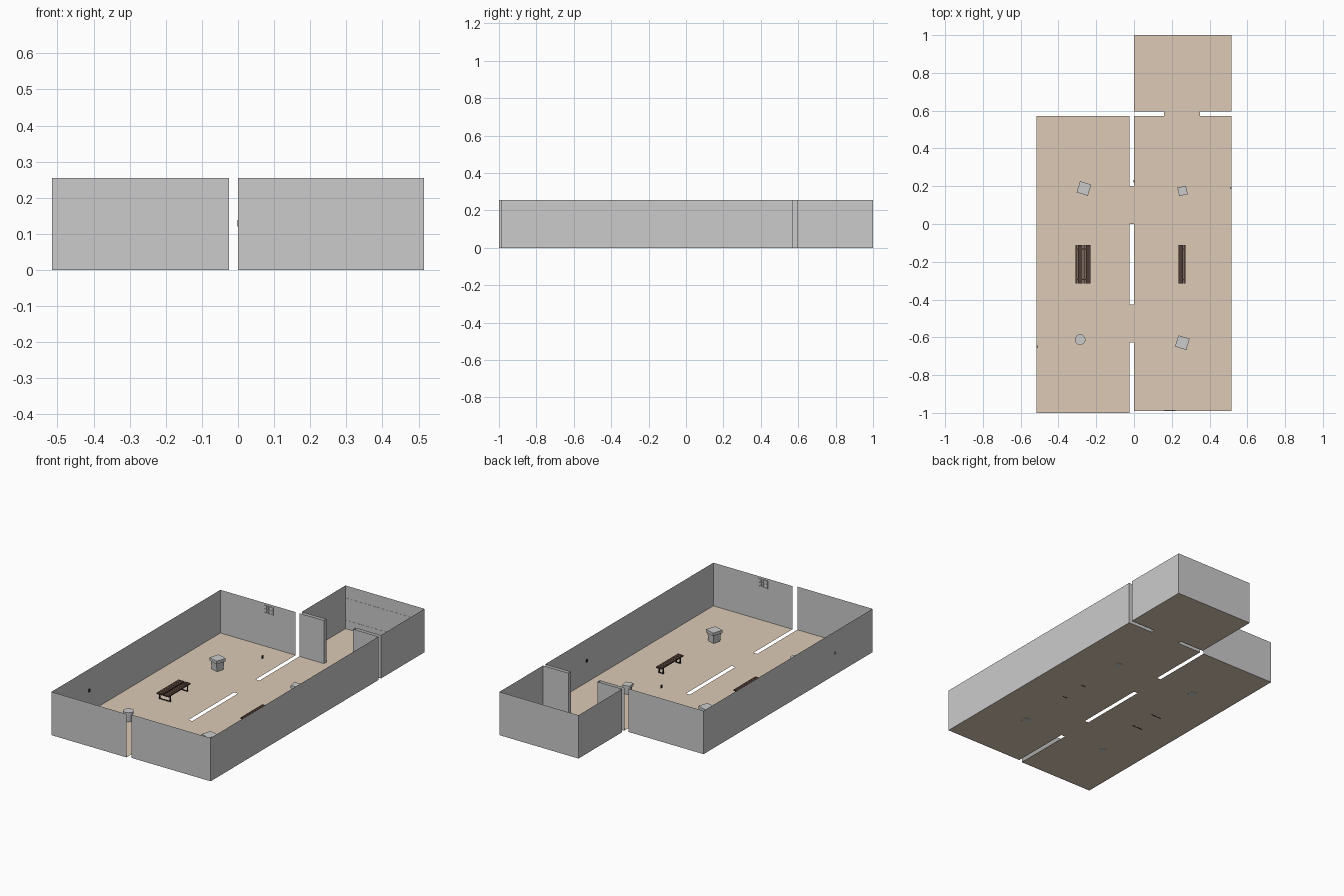
import bpy, bmesh, math
from mathutils import Matrix, Vector

if "Cube" in bpy.data.objects:
    bpy.data.objects.remove(bpy.data.objects["Cube"])

H = 0.255      # wall height
FZ = 0.001     # floor level


def material(name, rgb):
    m = bpy.data.materials.new(name)
    m.diffuse_color = (*rgb, 1)
    m.use_nodes = True
    m.node_tree.nodes["Principled BSDF"].inputs["Base Color"].default_value = m.diffuse_color
    return m


BEIGE = material("floor_beige", (0.72, 0.59, 0.47))
WOOD = material("bench_wood", (0.08, 0.045, 0.035))
METAL = material("dark_metal", (0.015, 0.015, 0.015))


def finish(name, bm, mat=None):
    me = bpy.data.meshes.new(name)
    bm.to_mesh(me)
    bm.free()
    if mat:
        me.materials.append(mat)
    ob = bpy.data.objects.new(name, me)
    bpy.context.collection.objects.link(ob)
    return ob


def add_box(bm, lo, hi):
    lo, hi = Vector(lo), Vector(hi)
    bmesh.ops.create_cube(bm, size=1, matrix=Matrix.Translation((lo + hi) / 2)
                          @ Matrix.Diagonal((*(hi - lo), 1)))


def boxes(name, items, mat=None):
    bm = bmesh.new()
    for lo, hi in items:
        add_box(bm, lo, hi)
    return finish(name, bm, mat)


def floor(name, x0, x1, y0, y1):
    bm = bmesh.new()
    bm.faces.new([bm.verts.new((x, y, FZ)) for x, y in
                  ((x0, y0), (x1, y0), (x1, y1), (x0, y1))])
    finish(name, bm, BEIGE)


def wall(name, points):
    # thin upright sheet following a plan path
    bm = bmesh.new()
    cols = [(bm.verts.new((x, y, 0)), bm.verts.new((x, y, H))) for x, y in points]
    for a, b in zip(cols, cols[1:]):
        bm.faces.new((a[0], b[0], b[1], a[1]))
    finish(name, bm)


# Floors of the three rooms and the door thresholds
X = 0.515
floor("left_floor", -X, -0.025, -1, 0.572)
floor("right_floor", 0, X, -0.99, 0.572)
floor("back_floor", 0, X, 0.595, 1)
floor("side_threshold_a", -0.025, 0, 0, 0.2)
floor("side_threshold_b", -0.025, 0, -0.628, -0.425)
floor("back_threshold", 0.16, 0.35, 0.572, 0.595)

# Walls, open along the middle; the doorway jambs join the two right rooms
wall("left_room_wall", [(-0.025, -1), (-X, -1), (-X, 0.572), (-0.025, 0.572)])
wall("right_room_wall", [(0, -0.99), (X, -0.99), (X, 0.572), (0.35, 0.572),
                         (0.35, 0.595), (X, 0.595), (X, 1), (0, 1), (0, 0.595),
                         (0.16, 0.595), (0.16, 0.572), (0, 0.572)])

# Panel seams on the back wall
boxes("back_wall_seams", [((0, 0.999, z), (X, 1, z + 0.002)) for z in (0.05, 0.18)]
      + [((0.42, 0.999, 0.05), (0.422, 1, 0.18))])


def bench(name, cx, slabs):
    cy, w, top, half = -0.213, 0.037, 0.043, 0.102
    gap = 0.005
    total = slabs * w + (slabs - 1) * gap
    x0 = cx - total / 2
    # slats that make up each seat
    seat = []
    for i in range(slabs):
        sx = x0 + i * (w + gap)
        n = 3
        p = w / n
        for k in range(n):
            seat.append(((sx + k * p, cy - half, top - 0.007),
                         (sx + (k + 1) * p - 0.0008, cy + half, top)))
    boxes(name + "_seat", seat, WOOD)
    # square metal loop legs
    t, legs = 0.005, []
    a, b = x0 + 0.003, x0 + total - 0.003
    for y in (cy - 0.08, cy + 0.08):
        l, r = y - t / 2, y + t / 2
        legs += [((a, l, 0), (a + t, r, top - 0.007)),
                 ((b - t, l, 0), (b, r, top - 0.007)),
                 ((a, l, 0), (b, r, t)),
                 ((a, l, top - 0.012), (b, r, top - 0.007))]
    boxes(name + "_legs", legs, METAL)


bench("double_bench", -0.27, 2)
bench("single_bench", 0.255, 1)


def plinth(name, x, y, width, height, sides, turn):
    # lathe-like body with a wider cap
    bm = bmesh.new()
    k = width / 2 / (math.cos(math.pi / 4) if sides == 4 else 1)
    rings = []
    for r, z in ((0.72, FZ), (0.82, 0.72), (1, 0.74), (1, 1)):
        ang = [2 * math.pi * (i + 0.5) / sides + math.radians(turn) for i in range(sides)]
        rings.append([bm.verts.new((x + k * r * math.cos(a), y + k * r * math.sin(a),
                                    z * height)) for a in ang])
    for lo, hi in zip(rings, rings[1:]):
        for i in range(sides):
            j = (i + 1) % sides
            bm.faces.new((lo[i], lo[j], hi[j], hi[i]))
    bm.faces.new(rings[-1])
    bm.faces.new(rings[0][::-1])
    finish(name, bm)


plinth("left_square_plinth", -0.265, 0.188, 0.062, 0.068, 4, -17)
plinth("left_round_plinth", -0.285, -0.612, 0.056, 0.058, 24, 0)
plinth("right_small_plinth", 0.257, 0.175, 0.046, 0.055, 4, 12)
plinth("right_square_plinth", 0.256, -0.628, 0.062, 0.068, 4, -17)


def vent(name, x, y, d):
    # wall grille with frame and upright bars, d = direction into the room
    y0, y1 = sorted((y + d * 0.0005, y + d * 0.004))
    w, z0, z1, t = 0.03, 0.197, 0.243, 0.004
    items = [((x - w, y0, z), (x + w, y1, z + t)) for z in (z0, (z0 + z1 - t) / 2, z1 - t)]
    for i in range(5):
        bx = x - w + i * (2 * w - t) / 4
        items.append(((bx, y0, z0), (bx + t, y1, z1)))
    boxes(name, items)


vent("left_room_vent", -0.2, 0.572, -1)
vent("right_room_vent", 0.19, -0.99, 1)

# Wall switches
for name, x, y in (("left_switch", -X + 0.002, -0.65), ("right_switch", X - 0.002, 0.19),
                   ("door_switch", 0, 0.227)):
    boxes(name, [((x - 0.002, y - 0.006, 0.12), (x + 0.002, y + 0.006, 0.138))], METAL)
